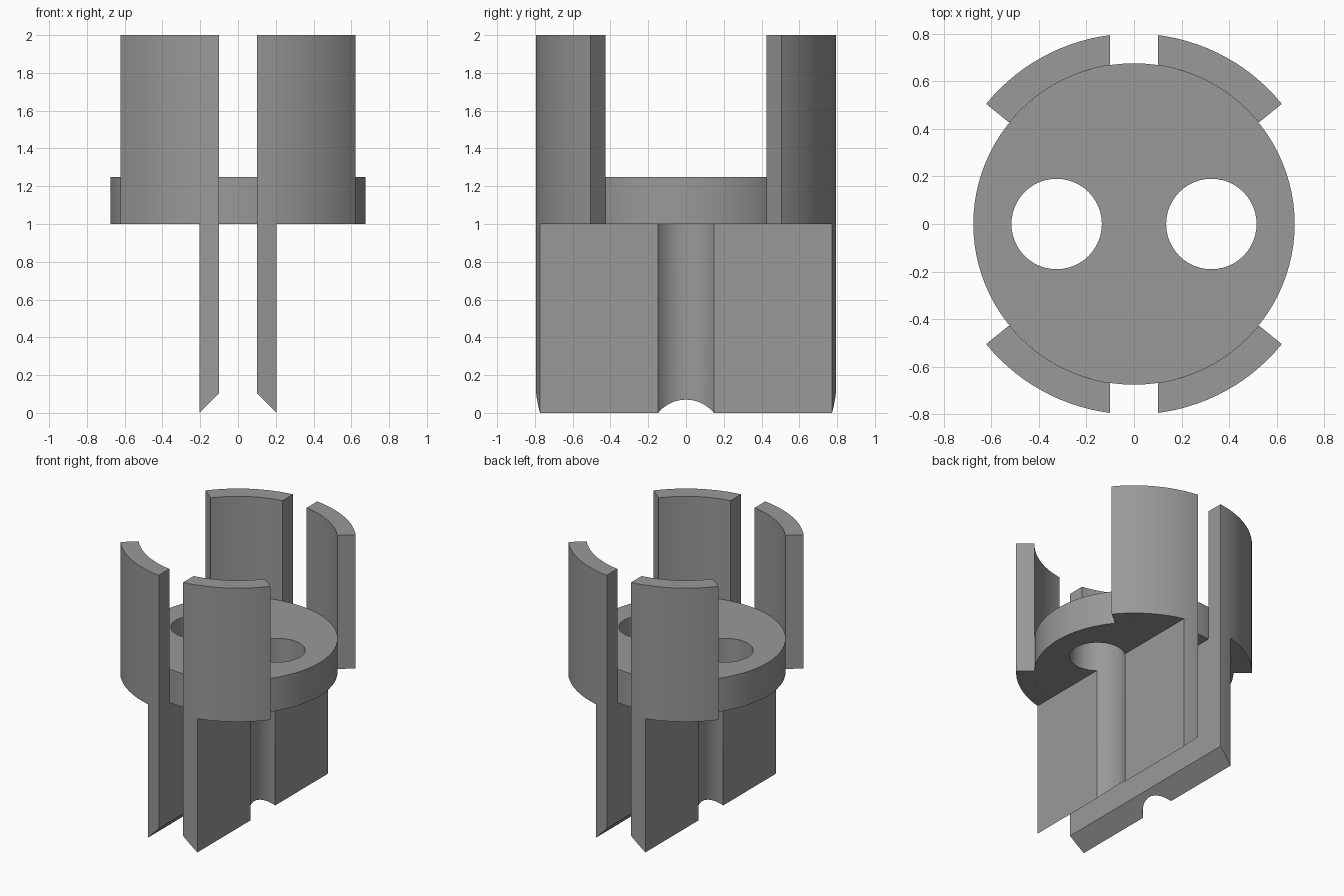
import bpy, bmesh, math

if "Cube" in bpy.data.objects:
    bpy.data.objects.remove(bpy.data.objects["Cube"])

R_OUT, R_IN = 0.80, 0.675      # outer wall radius, disc radius
GAP, FIN_X = 0.10, 0.205       # half slot width, outer face of fins
HOLE_X, HOLE_R = 0.325, 0.19
STOP = math.radians(39.1)      # radial end of each wall segment

grey = bpy.data.materials.new("grey")
grey.diffuse_color = (0.32, 0.32, 0.32, 1)
grey.use_nodes = True
grey.node_tree.nodes["Principled BSDF"].inputs["Base Color"].default_value = grey.diffuse_color


def arc(cx, r, a0, a1, n):
    return [(cx + r * math.cos(a0 + (a1 - a0) * i / n),
             r * math.sin(a0 + (a1 - a0) * i / n)) for i in range(n + 1)]


def prism(name, outline, top, bottom, holes=()):
    """Extrude an outline with optional holes; bottom is a function of x."""
    bm = bmesh.new()
    low_edges = []
    for loop in (outline, *holes):
        lo = [bm.verts.new((x, y, bottom(x))) for x, y in loop]
        hi = [bm.verts.new((x, y, top)) for x, y in loop]
        n = len(loop)
        for i in range(n):
            j = (i + 1) % n
            bm.faces.new((lo[i], lo[j], hi[j], hi[i]))
    bm.edges.ensure_lookup_table()
    # cap both ends
    for is_top in (False, True):
        rim = [e for e in bm.edges if e.is_boundary
               and all((abs(v.co.z - top) < 1e-6) == is_top for v in e.verts)]
        bmesh.ops.triangle_fill(bm, edges=rim, use_beauty=True)
    bmesh.ops.dissolve_limit(bm, angle_limit=0.002, verts=[], edges=[
        e for e in bm.edges if len(e.link_faces) == 2 and e.calc_face_angle(1) < 0.002])
    bmesh.ops.recalc_face_normals(bm, faces=bm.faces)
    me = bpy.data.meshes.new(name)
    bm.to_mesh(me)
    bm.free()
    me.materials.append(grey)
    ob = bpy.data.objects.new(name, me)
    bpy.context.collection.objects.link(ob)
    bpy.ops.object.select_all(action='DESELECT')
    ob.select_set(True)
    bpy.context.view_layer.objects.active = ob
    bpy.ops.object.shade_smooth_by_angle(angle=math.radians(25))
    return ob


# disc with two round holes
full = 2 * math.pi
prism("disc", arc(0, R_IN, 0, full, 96)[:-1], 1.25, lambda x: 1.0,
      [arc(s * HOLE_X, HOLE_R, 0, full, 48)[:-1] for s in (-1, 1)])

# four upright wall segments around the disc
segment = (arc(0, R_OUT, STOP, math.acos(GAP / R_OUT), 14)
           + arc(0, R_IN, math.acos(GAP / R_IN), STOP, 14))
for sx in (-1, 1):
    for sy in (-1, 1):
        prism("wall_segment", [(sx * x, sy * y) for x, y in segment], 2.0, lambda x: 1.0)

# two fins below the disc, grooved by the holes and chamfered at the foot
a_near, a_far = math.acos(GAP / R_OUT), math.acos(FIN_X / R_OUT)
g = math.acos((FIN_X - HOLE_X) / HOLE_R)
fin = (arc(0, R_OUT, -a_near, -a_far, 4)
       + arc(HOLE_X, HOLE_R, full - g, g, 18)
       + arc(0, R_OUT, a_far, a_near, 4))
for s in (-1, 1):
    prism("fin", [(s * x, y) for x, y in fin], 1.0, lambda x: max(0, FIN_X - abs(x)))
